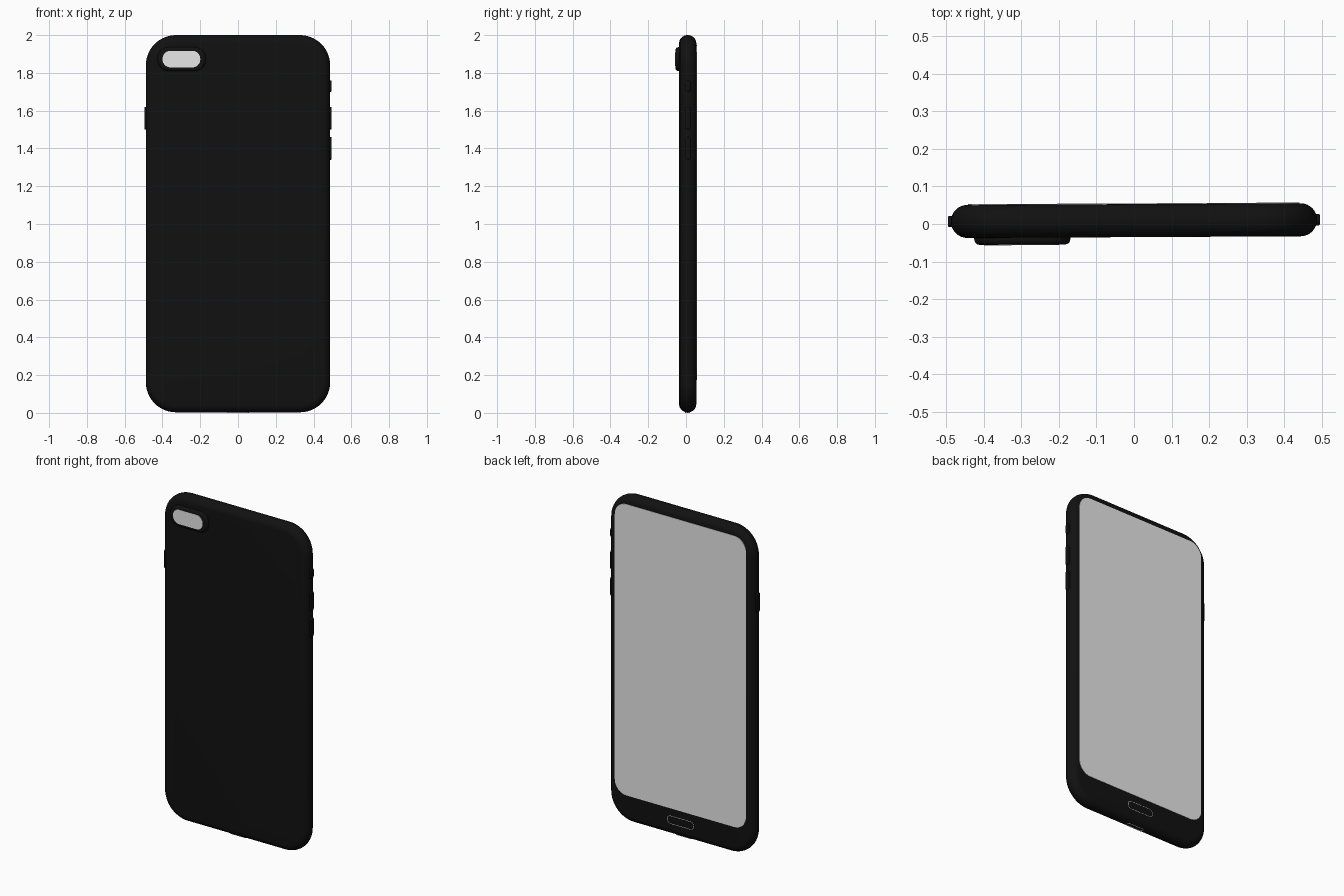
import bpy, bmesh, math
from mathutils import Matrix, Vector

cube = bpy.data.objects.get("Cube")
if cube:
    bpy.data.objects.remove(cube, do_unlink=True)


def material(name, rgb):
    m = bpy.data.materials.new(name)
    m.use_nodes = True
    m.diffuse_color = (*rgb, 1)
    m.node_tree.nodes["Principled BSDF"].inputs["Base Color"].default_value = (*rgb, 1)
    return m


black = material("black casing", (0.0055, 0.0055, 0.0055))
grey = material("light grey", (0.8, 0.8, 0.8))

MID_Y = 0.009           # middle of the casing's thickness
HALF = 0.044            # half the casing's thickness
TILT = Matrix.Rotation(0.005, 4, "Z")
parts = []


def outline(w, h, r, steps):
    """Rounded rectangle in the xz plane."""
    pts = []
    corners = ((1, 1), (-1, 1), (-1, -1), (1, -1))
    for i, (sx, sz) in enumerate(corners):
        for k in range(steps + 1):
            a = math.pi / 2 * (i + k / steps)
            pts.append((sx * (w / 2 - r) + r * math.cos(a),
                        sz * (h / 2 - r) + r * math.sin(a)))
    return pts


def slab(name, mat, size, radius, layers, place, steps=10, closed=False):
    """Loft a rounded rectangle through (depth, inset) layers along y."""
    bm = bmesh.new()
    rings = []
    for y, inset in layers:
        pts = outline(size[0] - 2 * inset, size[1] - 2 * inset,
                      max(radius - inset, 0.001), steps)
        rings.append([bm.verts.new((x, y, z)) for x, z in pts])
    pairs = list(zip(rings, rings[1:]))
    if closed:
        pairs.append((rings[-1], rings[0]))
    else:
        bm.faces.new(rings[0])
        bm.faces.new(rings[-1])
    for a, b in pairs:
        for i in range(len(a)):
            j = (i + 1) % len(a)
            bm.faces.new((a[i], a[j], b[j], b[i]))
    bmesh.ops.recalc_face_normals(bm, faces=bm.faces[:])
    bm.transform(TILT @ place)
    mesh = bpy.data.meshes.new(name)
    bm.to_mesh(mesh)
    bm.free()
    mesh.materials.append(mat)
    ob = bpy.data.objects.new(name, mesh)
    bpy.context.collection.objects.link(ob)
    parts.append(ob)


def at(x, y, z):
    return Matrix.Translation(Vector((x, y, z)))


def rounded_edge(y_flat, y_end, r, n):
    """Layers from a straight wall into a quarter-round edge."""
    s = 1 if y_end > y_flat else -1
    return [(y_end - s * r * (1 - math.sin(a)), r * (1 - math.cos(a)))
            for a in (math.pi / 2 * k / n for k in range(n + 1))]


def ring_layers(depth, thickness):
    return [(-depth, 0), (depth, 0), (depth, thickness), (-depth, thickness)]


# Casing with fully rounded sides
profile = [(-HALF * math.cos(a), HALF * (1 - math.sin(a)))
           for a in (math.pi * k / 16 for k in range(17))]
slab("casing", black, (0.976, 1.997), 0.16, profile, at(0, MID_Y, 1.0015), 14)

# Screen plate
slab("screen", grey, (0.884, 1.78), 0.08, [(-0.002, 0), (0.002, 0)],
     at(0, MID_Y + HALF, 1.06))

# Raised camera housing with its light window
slab("camera_housing", black, (0.256, 0.126), 0.06,
     [(0.03, 0)] + rounded_edge(0, -0.018, 0.014, 5), at(-0.298, -0.0355, 1.873))
slab("camera_window", grey, (0.2, 0.088), 0.042, [(-0.001, 0), (0.001, 0)],
     at(-0.3, -0.054, 1.873))

# Outlines of the home button and the charging port
slab("home_button_outline", grey, (0.18, 0.05), 0.024, ring_layers(0.001, 0.0025),
     at(0, MID_Y + HALF, 0.1), closed=True)
slab("port_outline", grey, (0.115, 0.026), 0.0125, ring_layers(0.002, 0.0025),
     at(0, MID_Y, 0.002) @ Matrix.Rotation(math.pi / 2, 4, "X"), closed=True)

# Side buttons
button = [(-0.015, 0)] + rounded_edge(0, 0.01, 0.004, 3)
for name, side, z, length in (("mute_switch", 1, 1.73, 0.06),
                              ("volume_up", 1, 1.56, 0.12),
                              ("volume_down", 1, 1.40, 0.12),
                              ("power_button", -1, 1.56, 0.12)):
    slab(name, black, (0.03, length), 0.014, button,
         at(side * 0.486, MID_Y, z) @ Matrix.Rotation(-side * math.pi / 2, 4, "Z"), 5)

# Smooth shading with crisp edges
bpy.ops.object.select_all(action="DESELECT")
for ob in parts:
    ob.select_set(True)
bpy.context.view_layer.objects.active = parts[0]
bpy.ops.object.shade_smooth_by_angle(angle=math.radians(35))
